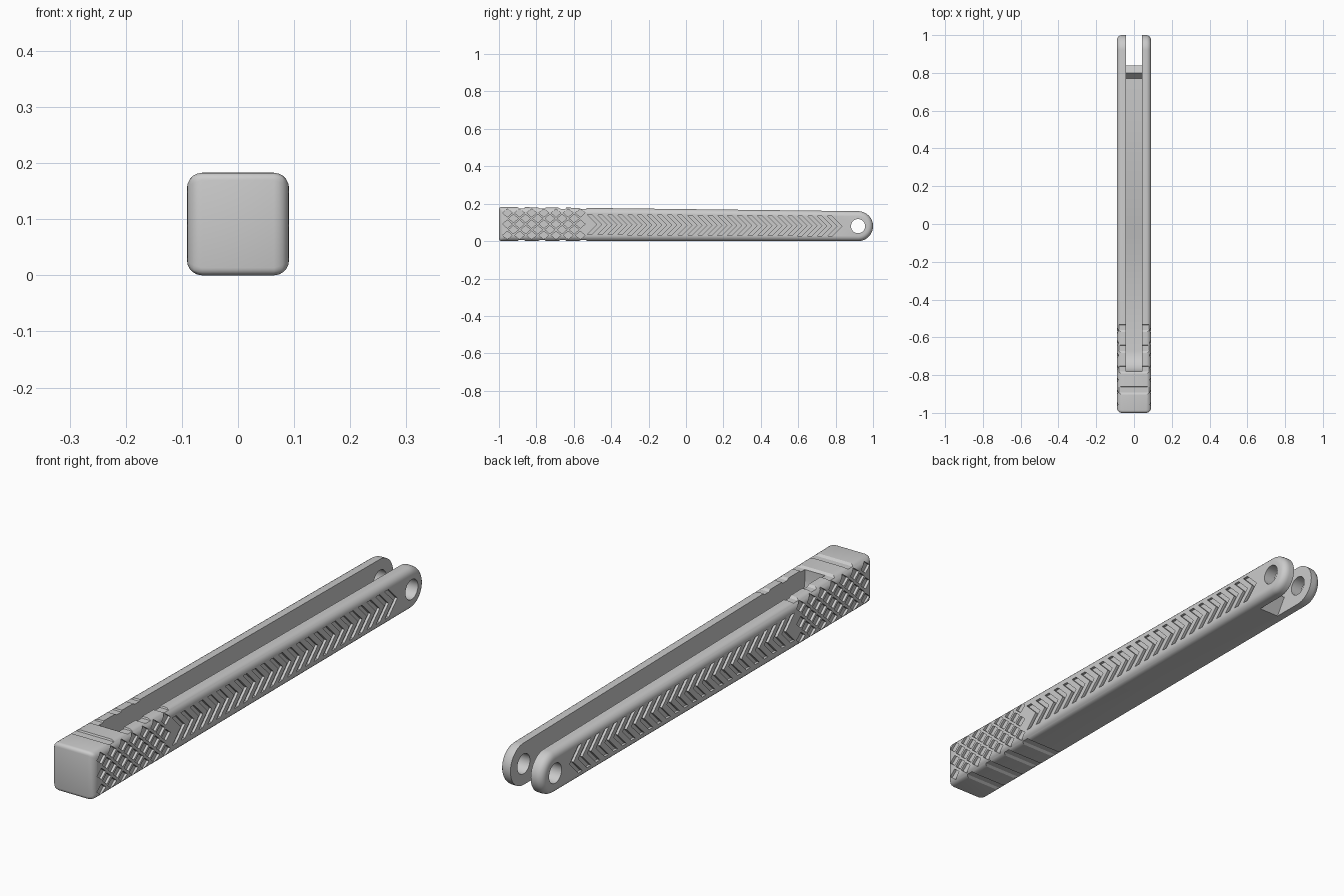
import bpy, bmesh, math

if "Cube" in bpy.data.objects:
    bpy.data.objects.remove(bpy.data.objects["Cube"])

W = 0.091           # half width
HINGE = (0.92, 0.08)  # pivot centre (y, z)


def prism(bm, pts, x0, x1):
    """Extrude a (y, z) outline from x0 to x1; returns the two rings of verts."""
    a = [bm.verts.new((x0, y, z)) for y, z in pts]
    b = [bm.verts.new((x1, y, z)) for y, z in pts]
    n = len(pts)
    bm.faces.new(a)
    bm.faces.new(b[::-1])
    for i in range(n):
        j = (i + 1) % n
        bm.faces.new((a[i], b[i], b[j], a[j]))
    return a, b


def finish(bm, name):
    bmesh.ops.recalc_face_normals(bm, faces=bm.faces)
    me = bpy.data.meshes.new(name)
    bm.to_mesh(me)
    bm.free()
    ob = bpy.data.objects.new(name, me)
    bpy.context.collection.objects.link(ob)
    return ob


def apply(ob, mod):
    bpy.ops.object.select_all(action='DESELECT')
    bpy.context.view_layer.objects.active = ob
    ob.select_set(True)
    bpy.ops.object.modifier_apply(modifier=mod.name)


def cut(ob, cutter):
    cutter.hide_render = True
    m = ob.modifiers.new("cut", 'BOOLEAN')
    m.operation, m.solver, m.object = 'DIFFERENCE', 'EXACT', cutter
    apply(ob, m)
    bpy.data.objects.remove(cutter)


def top_z(y):
    return 0.183 - 0.023 * (y + 1) / 1.92


# Tapered bar with a round hinge end and rounded long edges
outline = [(-1, 0.183), (-1, 0.0)]
for i in range(33):
    t = -math.pi / 2 + math.pi * i / 32
    outline.append((HINGE[0] + 0.08 * math.cos(t), HINGE[1] + 0.08 * math.sin(t)))
bm = bmesh.new()
prism(bm, outline, -W, W)
layer = bm.edges.layers.float.new("bevel_weight_edge")
for e in bm.edges:
    p, q = e.verts
    same_side = abs(p.co.x - q.co.x) < 1e-5
    at_front = p.co.y < -0.99 and q.co.y < -0.99
    if at_front and not same_side:
        e[layer] = 0.5
    elif same_side:
        e[layer] = 1.0
handle = finish(bm, "handle")
bev = handle.modifiers.new("round", 'BEVEL')
bev.limit_method = 'WEIGHT'
bev.width, bev.segments, bev.use_clamp_overlap = 0.027, 5, False
apply(handle, bev)

# Blade channel: curved front ramp, stepped floor, stop block, open fork
slot = [(-0.78, 0.3)]
for i in range(9):
    t = math.pi + math.pi / 2 * i / 8
    slot.append((-0.67 + 0.11 * math.cos(t), 0.135 + 0.11 * math.sin(t)))
slot += [(-0.065, 0.025), (-0.03, 0.04), (0.77, 0.04), (0.80, 0.075),
         (0.84, 0.065), (0.80, 0.0), (0.80, -0.1), (1.1, -0.1), (1.1, 0.3)]
bm = bmesh.new()
prism(bm, slot, -0.043, 0.043)
cut(handle, finish(bm, "channel_cutter"))

# Hinge pin hole
bm = bmesh.new()
prism(bm, [(HINGE[0] + 0.038 * math.cos(math.tau * i / 32),
            HINGE[1] + 0.038 * math.sin(math.tau * i / 32)) for i in range(32)], -0.2, 0.2)
cut(handle, finish(bm, "pin_hole_cutter"))

# Engraved grip on both sides: chevrons, then a diamond field near the front
bm = bmesh.new()
for s in (-1, 1):
    x0, x1 = s * 0.081, s * 0.11
    for i in range(25):
        y = -0.45 + 0.0535 * i
        zc, h = top_z(y) / 2, 0.053
        w = 0.024
        prism(bm, [(y, zc), (y - h, zc + h), (y - h - w, zc + h), (y - w, zc),
                   (y - h - w, zc - h), (y - h, zc - h)], x0, x1)
    for row in range(5):
        z = 0.031 + 0.03 * row
        for i in range(7):
            y = -0.955 + 0.065 * i + (0.0325 if row % 2 else 0)
            if y > -0.56:
                continue
            prism(bm, [(y - 0.026, z), (y, z - 0.022), (y + 0.026, z), (y, z + 0.022)], x0, x1)
cut(handle, finish(bm, "side_grip_cutter"))

# Shallow finger grooves across the top and the underside
bm = bmesh.new()
for k in range(4):
    y = -0.88 + 0.11 * k
    t, d = top_z(y), 0.006
    prism(bm, [(y - 0.03, t + 0.005), (y - 0.012, t - d), (y + 0.016, t - d),
               (y + 0.022, t + 0.005)], -0.2, 0.2)
    prism(bm, [(y - 0.03, -0.005), (y - 0.012, d), (y + 0.016, d),
               (y + 0.022, -0.005)], -0.2, 0.2)
cut(handle, finish(bm, "finger_groove_cutter"))

bpy.ops.object.select_all(action='DESELECT')
bpy.context.view_layer.objects.active = handle
handle.select_set(True)
bpy.ops.object.shade_smooth_by_angle(angle=math.radians(30))
